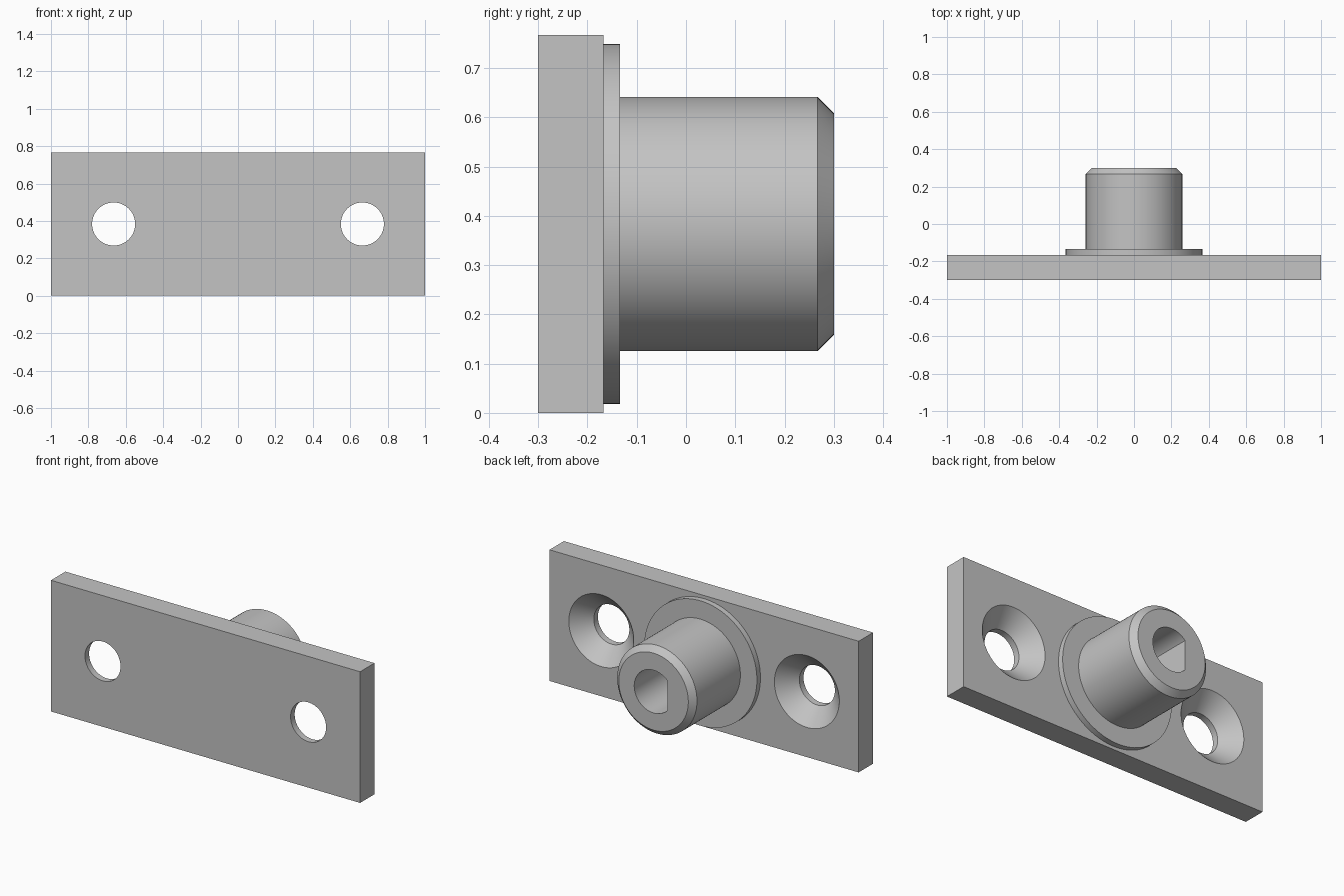
import bpy
import bmesh
import math

cube = bpy.data.objects.get("Cube")
if cube:
    bpy.data.objects.remove(cube, do_unlink=True)

HEIGHT = 0.767
MID = HEIGHT / 2
FRONT, BACK, END = -0.3, -0.167, 0.3

steel = bpy.data.materials.new("grey_steel")
steel.use_nodes = True
GREY = (0.55, 0.55, 0.55, 1)
steel.diffuse_color = GREY
steel.node_tree.nodes["Principled BSDF"].inputs["Base Color"].default_value = GREY


def finish(name, bm):
    bmesh.ops.recalc_face_normals(bm, faces=bm.faces)
    mesh = bpy.data.meshes.new(name)
    bm.to_mesh(mesh)
    bm.free()
    mesh.materials.append(steel)
    obj = bpy.data.objects.new(name, mesh)
    bpy.context.collection.objects.link(obj)
    return obj


def turned(name, profile, x=0, flat=None, sides=96):
    """Solid turned about the y axis from (radius, y) pairs, optionally cut flat on -x."""
    bm = bmesh.new()
    rings = []
    for radius, y in profile:
        angles = [math.tau * i / sides for i in range(sides)]
        rings.append([bm.verts.new((x + radius * math.cos(a), y, MID + radius * math.sin(a)))
                      for a in angles])
    for low, high in zip(rings, rings[1:]):
        for i in range(sides):
            j = (i + 1) % sides
            bm.faces.new((low[i], low[j], high[j], high[i]))
    bm.faces.new(rings[0])
    bm.faces.new(rings[-1])
    if flat is not None:
        bmesh.ops.bisect_plane(bm, geom=bm.verts[:] + bm.edges[:] + bm.faces[:],
                               plane_co=(flat, 0, 0), plane_no=(-1, 0, 0), clear_outer=True)
        bmesh.ops.holes_fill(bm, edges=[e for e in bm.edges if e.is_boundary])
    return finish(name, bm)


def activate(obj):
    bpy.ops.object.select_all(action='DESELECT')
    obj.select_set(True)
    bpy.context.view_layer.objects.active = obj


def cut(obj, cutter):
    cutter.hide_render = True
    mod = obj.modifiers.new("hole", 'BOOLEAN')
    mod.operation = 'DIFFERENCE'
    mod.solver = 'EXACT'
    mod.object = cutter
    activate(obj)
    bpy.ops.object.modifier_apply(modifier=mod.name)
    bpy.data.objects.remove(cutter, do_unlink=True)


# Mounting plate
bm = bmesh.new()
bmesh.ops.create_cube(bm, size=1)
bmesh.ops.scale(bm, vec=(2, BACK - FRONT, HEIGHT), verts=bm.verts)
bmesh.ops.translate(bm, vec=(0, (FRONT + BACK) / 2, MID), verts=bm.verts)
plate = finish("mounting_plate", bm)

# Countersunk screw holes
HOLE, SINK, LIP = 0.115, 0.21, 0.038
for side in (-1, 1):
    cut(plate, turned("screw_cutter", [(HOLE, FRONT - 0.05), (HOLE, FRONT + LIP),
                                       (SINK, BACK), (SINK, BACK + 0.05)], x=side * 0.665))

# Round flange and chamfered boss, turned in one piece
boss = turned("flanged_boss", [(0.365, BACK), (0.365, -0.134), (0.258, -0.134),
                               (0.258, END - 0.033), (0.225, END)])

# D-shaped blind socket in the end of the boss
cut(boss, turned("socket_cutter", [(0.125, -0.1), (0.125, END + 0.05)], flat=-0.09))

# Smooth round walls, keep the edges crisp
for part in (plate, boss):
    activate(part)
    bpy.ops.object.shade_smooth_by_angle(angle=math.radians(30))
